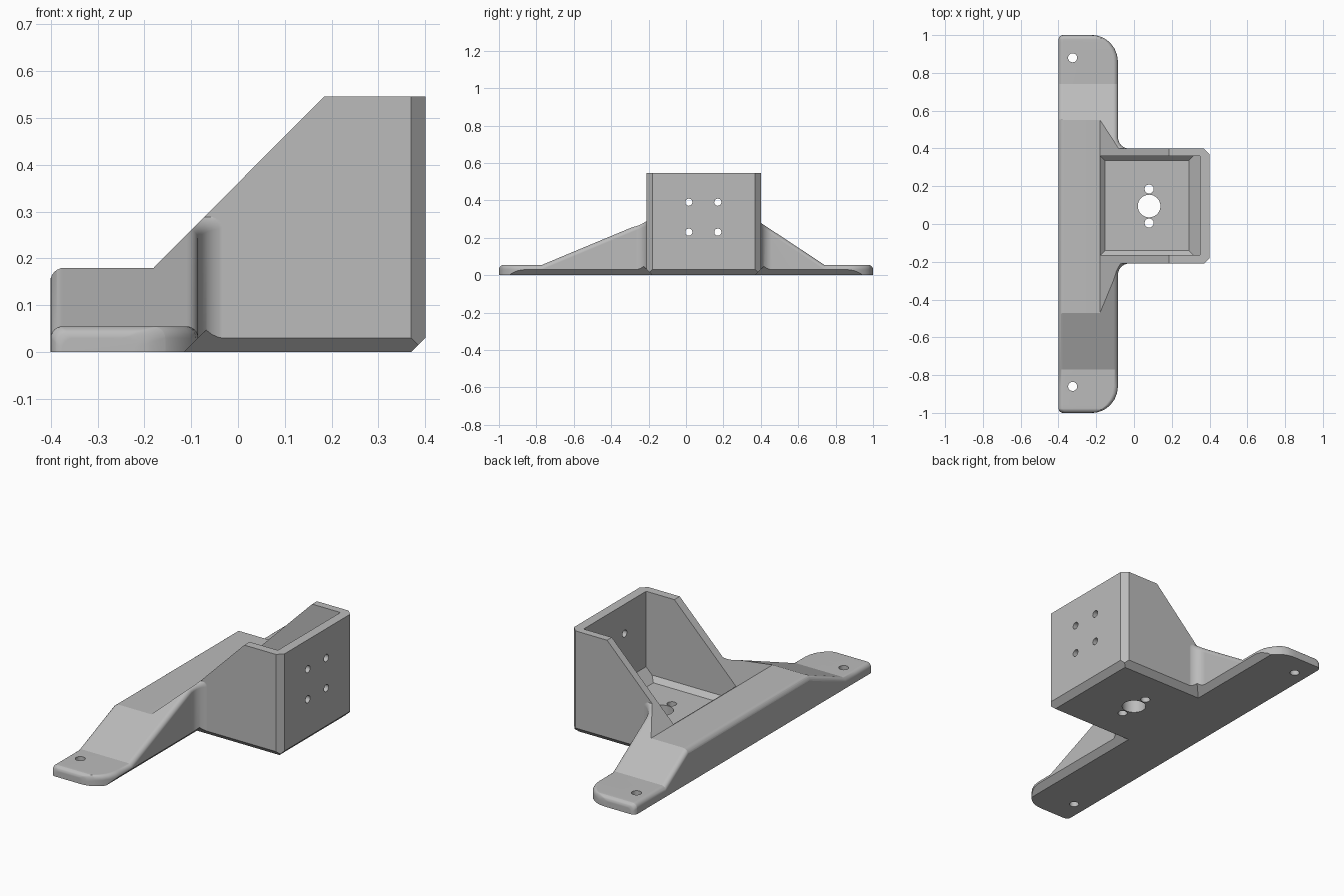
import bpy, bmesh, math
from math import sin, cos, sqrt, radians

cube = bpy.data.objects.get("Cube")
if cube:
    bpy.data.objects.remove(cube, do_unlink=True)

grey = bpy.data.materials.new("light grey")
grey.use_nodes = True
grey.diffuse_color = (0.5, 0.5, 0.5, 1)
grey.node_tree.nodes["Principled BSDF"].inputs["Base Color"].default_value = (0.5, 0.5, 0.5, 1)

QUARTER = [radians(15 * i) for i in range(7)]
EDGE_R = 0.025     # rounding of the top edges
PAD = 0.055        # pad thickness


def loft(name, rings):
    """Closed solid through equal-length rings of points."""
    bm = bmesh.new()
    loops = [[bm.verts.new(p) for p in ring] for ring in rings]
    n = len(loops[0])
    for a, b in zip(loops, loops[1:]):
        for i in range(n):
            j = (i + 1) % n
            bm.faces.new((a[i], a[j], b[j], b[i]))
    bm.faces.new(loops[0])
    bm.faces.new(loops[-1])
    bmesh.ops.recalc_face_normals(bm, faces=bm.faces)
    mesh = bpy.data.meshes.new(name)
    bm.to_mesh(mesh)
    bm.free()
    mesh.materials.append(grey)
    obj = bpy.data.objects.new(name, mesh)
    bpy.context.collection.objects.link(obj)
    return obj


def rect(x0, x1, y0, y1, z):
    return [(x0, y0, z), (x1, y0, z), (x1, y1, z), (x0, y1, z)]


def combine(obj, tool, operation):
    """Apply a boolean and discard the tool."""
    mod = obj.modifiers.new("cut", 'BOOLEAN')
    mod.operation, mod.solver, mod.object = operation, 'EXACT', tool
    bpy.context.view_layer.objects.active = obj
    bpy.ops.object.modifier_apply(modifier=mod.name)
    bpy.data.objects.remove(tool, do_unlink=True)


def drill(obj, centre, radius, axis):
    """Straight round hole along z or x."""
    cx, cy, cz = centre
    rings = []
    for d in (-0.15, 0.15):
        ring = []
        for i in range(32):
            u, v = radius * cos(math.tau * i / 32), radius * sin(math.tau * i / 32)
            ring.append((cx + u, cy + v, cz + d) if axis == 'z' else (cx + d, cy + u, cz + v))
        rings.append(ring)
    combine(obj, loft("hole_cutter", rings), 'DIFFERENCE')


def flange_half(side, box_edge, ramp_foot, slope):
    """Cross-sections of one wing, from the box outwards."""
    fil, corner = 0.06, 0.14
    stations = [(box_edge + fil * (1 - cos(a)), -0.025 - fil * sin(a)) for a in QUARTER]
    stations.append((ramp_foot, -0.085))
    ts = [1 - corner + corner * sin(a) for a in QUARTER]
    ts += [1 - EDGE_R + EDGE_R * sin(a) for a in QUARTER[:-1]]
    for t in sorted(ts):
        off = max(0, t - (1 - corner))
        stations.append((t, -0.085 - corner + sqrt(max(0, corner ** 2 - off ** 2))))
    rings = []
    for t, xr in stations:
        drop = max(0, t - (1 - EDGE_R))
        inset = EDGE_R - sqrt(max(0, EDGE_R ** 2 - drop ** 2))
        h = PAD + slope * max(0, ramp_foot - t) - inset
        xl = -0.4 + inset
        r = EDGE_R
        ring = [(xl, -0.1)]
        ring += [(xl + r - r * cos(a), h - r + r * sin(a)) for a in QUARTER]
        ring += [(xr - r + r * sin(a), h - r + r * cos(a)) for a in QUARTER]
        ring.append((xr, -0.1))
        rings.append([(x, side * t, z) for x, z in ring])
    return rings


# Mounting flange with ramped wings, one loft from end to end
front = flange_half(-1, 0.209, 0.77, 0.417)
back = flange_half(1, 0.399, 0.74, 0.66)
bracket = loft("motor_bracket", front[::-1] + back)

# Box block with chamfered outer corners
plan = [(-0.3, -0.21), (0.37, -0.21), (0.4, -0.18), (0.4, 0.37), (0.37, 0.4), (-0.3, 0.4)]
combine(bracket, loft("box", [[(x, y, z) for x, y in plan] for z in (-0.1, 0.8)]), 'UNION')

# Side profile: low flat, slope and high flat
profile = [(-0.401, -0.3)]
profile += [(-0.371 - 0.03 * cos(a), 0.15 + 0.03 * sin(a)) for a in QUARTER]
profile += [(-0.18, 0.18), (0.184, 0.546), (0.6, 0.546), (0.6, -0.3)]
combine(bracket, loft("side_profile", [[(x, y, z) for x, z in profile] for y in (-1.5, 1.5)]), 'INTERSECT')


# Flat underside with sloping chamfers around the T shape
def tee(z):
    stem, nose, lo, hi = -0.115 + z, 0.37 + z, -0.18 - z, 0.37 + z
    pts = [(-1, -2), (stem, -2), (stem, lo), (nose, lo), (nose, hi), (stem, hi), (stem, 2), (-1, 2)]
    return [(x, y, z) for x, y in pts]


combine(bracket, loft("underside", [tee(0), tee(0.6)]), 'INTERSECT')

# Open pocket with chamfered floor edges
pocket = loft("pocket", [
    rect(-0.153, 0.29, -0.14, 0.335, 0.085),
    rect(-0.178, 0.315, -0.165, 0.36, 0.11),
    rect(-0.178, 0.35, -0.165, 0.36, 0.145),
    rect(-0.178, 0.35, -0.165, 0.36, 0.8)])
combine(bracket, pocket, 'DIFFERENCE')

# Floor holes, flange screw holes and the four holes in the face plate
drill(bracket, (0.08, 0.095, 0.05), 0.06, 'z')
for x, y in ((0.08, 0.005), (0.08, 0.185), (-0.325, 0.88), (-0.325, -0.86)):
    drill(bracket, (x, y, 0.05), 0.024, 'z')
for y in (0.015, 0.17):
    for z in (0.23, 0.39):
        drill(bracket, (0.4, y, z), 0.019, 'x')

# Smooth rounded edges, keep the rest crisp
bpy.ops.object.select_all(action='DESELECT')
bracket.select_set(True)
bpy.context.view_layer.objects.active = bracket
bpy.ops.object.shade_smooth_by_angle(angle=radians(20))
weighted = bracket.modifiers.new("weighted normals", 'WEIGHTED_NORMAL')
weighted.keep_sharp = True
